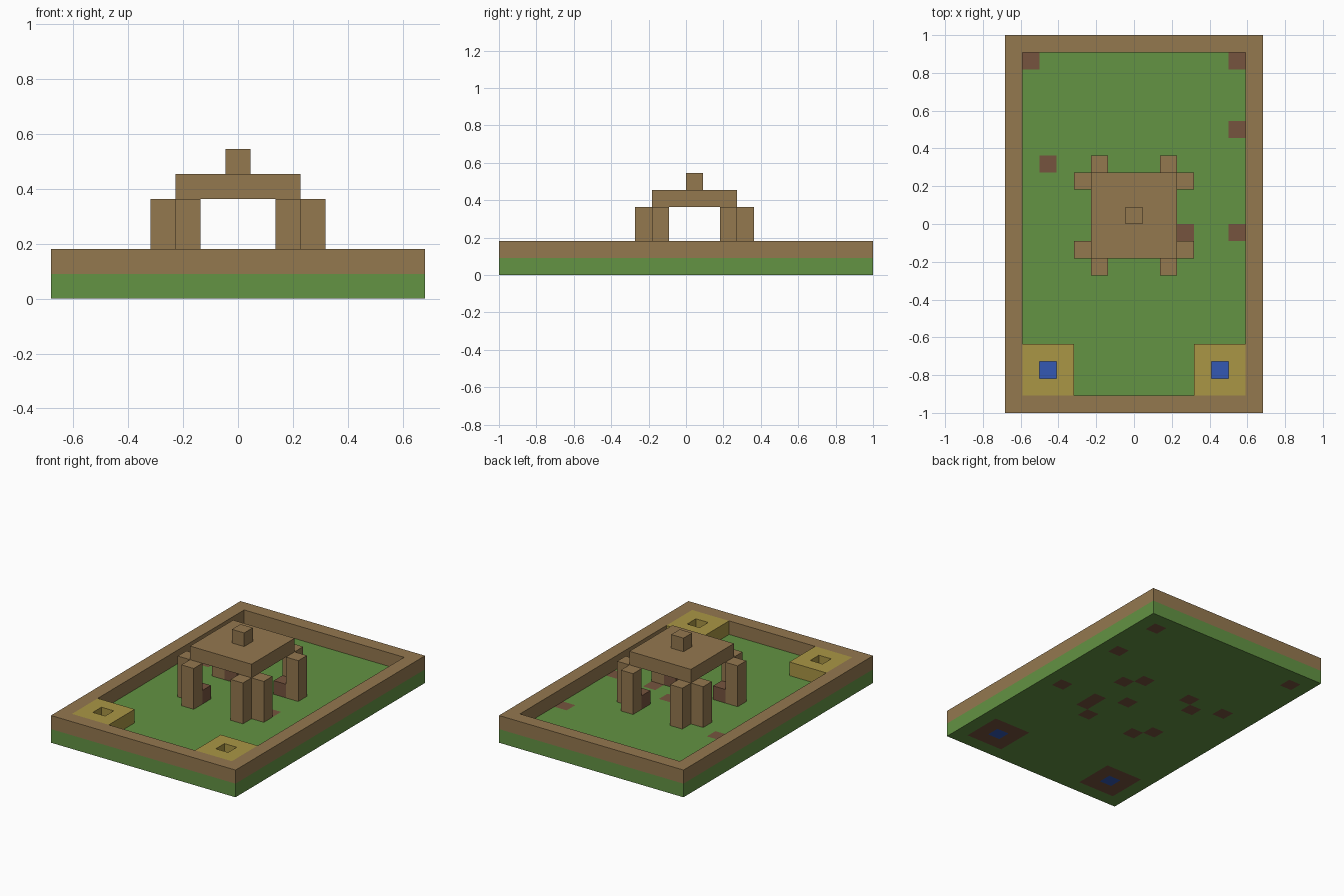
import bpy
import bmesh
from mathutils import Matrix, Vector

if "Cube" in bpy.data.objects:
    bpy.data.objects.remove(bpy.data.objects["Cube"])

NX, NY = 15, 22          # plot size in blocks
B = 2 / NY               # edge length of one block


def material(name, rgb):
    """Flat colour material from 0-255 display values."""
    linear = [((c / 255 + 0.055) / 1.055) ** 2.4 for c in rgb] + [1.0]
    mat = bpy.data.materials.new(name)
    mat.use_nodes = True
    mat.diffuse_color = linear
    bsdf = next(n for n in mat.node_tree.nodes if n.type == "BSDF_PRINCIPLED")
    bsdf.inputs["Base Color"].default_value = linear
    return mat


GRASS = material("grass_green", (99, 147, 67))
TIMBER = material("timber_brown", (148, 120, 79))
DIRT = material("dirt_brown", (118, 84, 62))
SAND = material("sand_yellow", (170, 150, 69))
WATER = material("water_blue", (51, 88, 180))


def point(i, j, k):
    return Vector(((i - NX / 2) * B, (j - NY / 2) * B, k * B))


def finish(name, bm, mats):
    mesh = bpy.data.meshes.new(name)
    bm.to_mesh(mesh)
    bm.free()
    for mat in mats:
        mesh.materials.append(mat)
    obj = bpy.data.objects.new(name, mesh)
    bpy.context.collection.objects.link(obj)
    return obj


def box(name, i, j, k, size, mat):
    """Solid block whose low corner is cell (i, j, k)."""
    bm = bmesh.new()
    size = Vector(size)
    centre = point(i, j, k) + size * B / 2
    bmesh.ops.create_cube(bm, size=1, matrix=Matrix.Translation(centre)
                          @ Matrix.Diagonal((*(size * B), 1)))
    return finish(name, bm, [mat])


def slab(name, i, j, k, nx, ny, mats, rule):
    """One-block-thick sheet of cells; rule gives a material slot or None for a hole."""
    bm = bmesh.new()
    centre = point(i + nx / 2, j + ny / 2, k)
    bmesh.ops.create_grid(bm, x_segments=nx, y_segments=ny, size=0.5,
                          matrix=Matrix.Translation(centre)
                          @ Matrix.Diagonal((nx * B, ny * B, 1, 1)))
    holes = []
    for face in bm.faces:
        c = face.calc_center_median()
        slot = rule(int(c.x / B + NX / 2), int(c.y / B + NY / 2))
        if slot is None:
            holes.append(face)
        else:
            face.material_index = slot
    bmesh.ops.delete(bm, geom=holes, context="FACES")
    obj = finish(name, bm, mats)
    mod = obj.modifiers.new("thickness", "SOLIDIFY")
    mod.thickness = B
    mod.offset = 1
    return obj


# Pavilion posts stand in pairs around each corner of the roof
corners = [(i, j) for i in (5, 9) for j in (9, 13)]
posts = []
for ci, cj in corners:
    posts.append((ci + (1 if ci > 7 else -1), cj))
    posts.append((ci, cj + (1 if cj > 11 else -1)))

# Ground with dirt patches and two pools
bare_patches = {(13, 20), (13, 16), (13, 10), (10, 10), (8, 11), (2, 14), (1, 20)}
dirt_cells = bare_patches | set(posts)
pools = {(2, 2), (12, 2)}


def ground_slot(i, j):
    if (i, j) in pools:
        return 2
    under_pad = any(abs(i - p) <= 1 and abs(j - q) <= 1 for p, q in pools)
    return 1 if under_pad or (i, j) in dirt_cells else 0


slab("ground", 0, 0, 0, NX, NY, [GRASS, DIRT, WATER], ground_slot)

# Border wall
slab("border_wall", 0, 0, 1, NX, NY, [TIMBER],
     lambda i, j: 0 if i in (0, NX - 1) or j in (0, NY - 1) else None)

# Sand surrounds of the pools
for side, (pi, pj) in zip(("right", "left"), sorted(pools)):
    slab("pool_surround_" + side, pi - 1, pj - 1, 1, 3, 3, [SAND],
         lambda i, j: None if (i, j) in pools else 0)

# Pavilion
for n, (i, j) in enumerate(posts, 1):
    box(f"pavilion_post_{n}", i, j, 1, (1, 1, 3), TIMBER)
for n, (i, j) in enumerate(corners, 1):
    box(f"pavilion_seat_{n}", i, j, 1, (1, 1, 1), DIRT)
box("pavilion_roof", 5, 9, 4, (5, 5, 1), TIMBER)
box("roof_finial", 7, 11, 5, (1, 1, 1), TIMBER)
